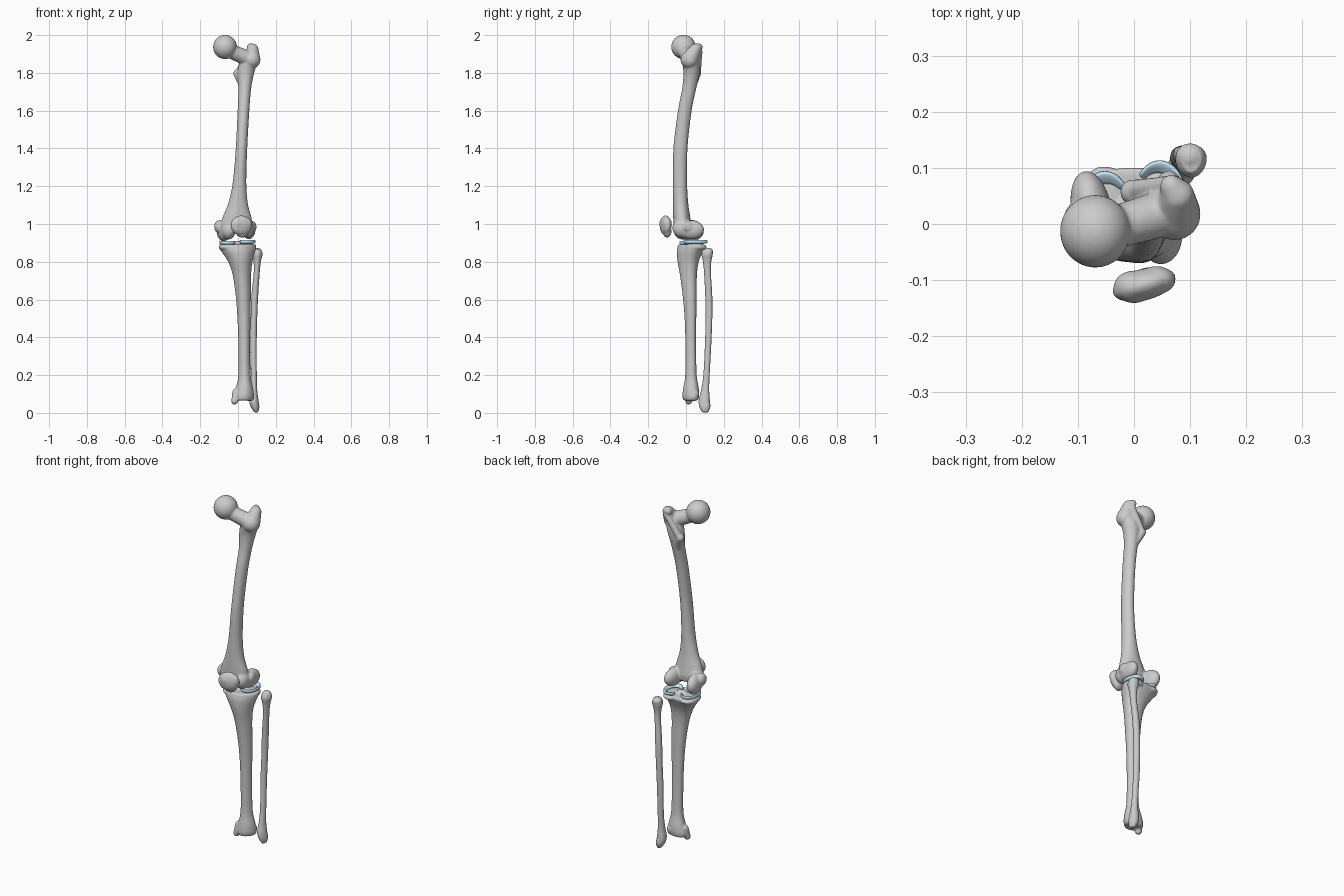
import bpy, bmesh, math
from mathutils import Matrix, Vector


def loft(bm, rows, tri=0.0, seg=28, sub=4):
    """Closed loft of horizontal rings; rows are (x0, x1, y0, y1, z) extents."""
    pts = []
    n = len(rows)
    for i in range(n - 1):
        p = [rows[max(i - 1, 0)], rows[i], rows[i + 1], rows[min(i + 2, n - 1)]]
        for k in range(sub):
            t = k / sub
            pts.append([0.5 * (2 * b + (c - a) * t + (2 * a - 5 * b + 4 * c - d) * t * t
                               + (3 * b - a - 3 * c + d) * t ** 3) for a, b, c, d in zip(*p)])
    pts.append(rows[-1])
    rings = []
    for x0, x1, y0, y1, z in pts:
        ring = []
        for k in range(seg):
            a = 2 * math.pi * k / seg
            r = 1 + tri * math.cos(3 * (a + math.pi / 2))
            ring.append(bm.verts.new(((x0 + x1) / 2 + (x1 - x0) / 2 * r * math.cos(a),
                                      (y0 + y1) / 2 + (y1 - y0) / 2 * r * math.sin(a), z)))
        rings.append(ring)
    for r0, r1 in zip(rings, rings[1:]):
        for k in range(seg):
            j = (k + 1) % seg
            bm.faces.new((r0[k], r0[j], r1[j], r1[k]))
    bm.faces.new(rings[0][::-1])
    bm.faces.new(rings[-1])


def blob(bm, c, r, rot=(0, 0, 0)):
    """Ellipsoid with radii r, rotated by degrees rot."""
    m = Matrix.Translation(c)
    for a, ax in zip(rot, 'XYZ'):
        m = m @ Matrix.Rotation(math.radians(a), 4, ax)
    bmesh.ops.create_uvsphere(bm, u_segments=32, v_segments=20, radius=1,
                              matrix=m @ Matrix.Diagonal((*r, 1)))


def chain(bm, a, ra, b, rb, n=8):
    """Tapered capsule made of spheres from a to b."""
    for i in range(n):
        t = i / (n - 1)
        r = ra + (rb - ra) * t
        blob(bm, Vector(a).lerp(Vector(b), t), (r, r, r))


def finish(name, bm, voxel=0.005, smooth=5):
    bmesh.ops.recalc_face_normals(bm, faces=bm.faces)
    me = bpy.data.meshes.new(name)
    bm.to_mesh(me)
    bm.free()
    ob = bpy.data.objects.new(name, me)
    bpy.context.collection.objects.link(ob)
    for p in me.polygons:
        p.use_smooth = True
    if voxel:
        r = ob.modifiers.new("fuse", 'REMESH')
        r.mode = 'VOXEL'
        r.voxel_size = voxel
        r.use_smooth_shade = True
        s = ob.modifiers.new("soften", 'SMOOTH')
        s.factor = 0.5
        s.iterations = smooth
    return ob


# thigh bone: bowed shaft
bm = bmesh.new()
loft(bm, [(-.085, .075, -.062, .025, .955), (-.095, .08, -.066, .03, .99),
          (-.08, .07, -.068, .022, 1.04), (-.052, .052, -.069, .012, 1.11),
          (-.028, .044, -.07, .006, 1.22), (-.012, .049, -.067, .008, 1.4),
          (-.002, .06, -.043, .03, 1.6), (.002, .07, -.02, .055, 1.72),
          (-.004, .086, -.014, .072, 1.8), (.01, .105, -.02, .07, 1.86),
          (.035, .108, -.012, .065, 1.89)])
# ball head, neck, greater and lesser trochanters, rear crest
blob(bm, (-.069, -.013, 1.937), (.063, .065, .064))
chain(bm, (-.04, -.008, 1.915), .038, (.055, .02, 1.875), .042)
chain(bm, (.072, .018, 1.87), .047, (.078, .05, 1.925), .03)
chain(bm, (.078, .05, 1.925), .03, (.066, .068, 1.936), .02, 4)
chain(bm, (.07, .07, 1.91), .018, (.005, .062, 1.81), .018)
chain(bm, (-.002, .057, 1.797), .023, (.025, .035, 1.73), .02, 5)
# condyles, groove lips and epicondyles
blob(bm, (-.076, .026, .965), (.036, .07, .057), (0, 0, 10))
blob(bm, (.058, .028, .97), (.034, .068, .05), (0, 0, -6))
blob(bm, (-.05, -.02, .968), (.038, .046, .05))
blob(bm, (.048, -.022, .978), (.038, .05, .05))
blob(bm, (-.1, .005, .985), (.026, .035, .035))
blob(bm, (.078, .01, .985), (.02, .03, .03))
finish("femur", bm)

# shin bone: triangular shaft
bm = bmesh.new()
loft(bm, [(-.022, .078, -.012, .066, .066), (-.024, .084, -.017, .072, .09),
          (-.012, .08, -.013, .07, .13), (.002, .067, -.003, .058, .2),
          (.002, .064, -.002, .055, .35), (-.003, .066, -.006, .056, .5),
          (-.012, .068, -.016, .058, .62), (-.028, .069, -.03, .06, .73),
          (-.052, .076, -.042, .07, .8), (-.086, .09, -.046, .092, .852),
          (-.1, .096, -.042, .104, .876), (-.098, .094, -.038, .102, .892)], tri=.05)
# plateau lobes, central eminence, front tuberosity, inner ankle bump
blob(bm, (-.053, .036, .877), (.05, .068, .022))
blob(bm, (.047, .046, .877), (.05, .064, .022))
chain(bm, (-.012, .03, .895), .016, (.012, .04, .897), .016, 3)
chain(bm, (.018, -.025, .83), .02, (.024, -.012, .74), .016)
chain(bm, (-.008, .025, .11), .022, (-.018, .014, .062), .018)
chain(bm, (.06, .045, .1), .025, (.062, .04, .085), .024, 3)
finish("tibia", bm)

# calf bone: slim shaft, knobby head, pointed outer ankle
bm = bmesh.new()
loft(bm, [(.087, .107, .085, .118, .003), (.068, .113, .072, .13, .03),
          (.06, .109, .068, .128, .065), (.066, .102, .08, .124, .12),
          (.068, .1, .092, .126, .2), (.064, .099, .1, .134, .35),
          (.067, .102, .104, .14, .5), (.071, .107, .102, .14, .62),
          (.083, .115, .096, .133, .74), (.082, .121, .09, .135, .8),
          (.073, .13, .083, .143, .842), (.083, .121, .092, .136, .868)], tri=.04)
blob(bm, (.1, .12, .852), (.026, .024, .022))
finish("fibula", bm, .004, 3)

# kneecap: tilted, tapering to the lower tip
bm = bmesh.new()
blob(bm, (.018, -.108, .992), (.058, .028, .053), (0, 0, 15))
blob(bm, (.022, -.1, .962), (.036, .022, .034), (0, 0, 15))
blob(bm, (.0, -.112, 1.0), (.036, .029, .038))
blob(bm, (.04, -.1, .998), (.034, .025, .038))
finish("patella", bm, .004, 4)

# knee cushions: open wedge-section rings
blue = bpy.data.materials.new("cartilage")
blue.diffuse_color = (.55, .78, .9, 1)
for name, cx, cy, rx, ry, z, opening in (
        ("lateral_meniscus", .046, .05, .046, .063, .903, 180),
        ("medial_meniscus", -.052, .03, .046, .064, .898, 0)):
    bm = bmesh.new()
    rings, n = [], 36
    for i in range(n + 1):
        t = i / n
        a = math.radians(opening + 35 + 290 * t)
        w = .45 + .55 * math.sin(math.pi * t) ** .5
        ring = []
        for k, h in ((1, -.008), (1.02, .004), (.98, .015), (1 - .2 * w, .009),
                     (1 - .42 * w, .0), (1 - .42 * w, -.004)):
            ring.append(bm.verts.new((cx + rx * k * math.cos(a), cy + ry * k * math.sin(a), z + h)))
        rings.append(ring)
    for r0, r1 in zip(rings, rings[1:]):
        for k in range(6):
            j = (k + 1) % 6
            bm.faces.new((r0[k], r0[j], r1[j], r1[k]))
    bm.faces.new(rings[0])
    bm.faces.new(rings[-1])
    ob = finish(name, bm, 0)
    ob.data.materials.append(blue)
    sub = ob.modifiers.new("round", 'SUBSURF')
    sub.levels = sub.render_levels = 1
